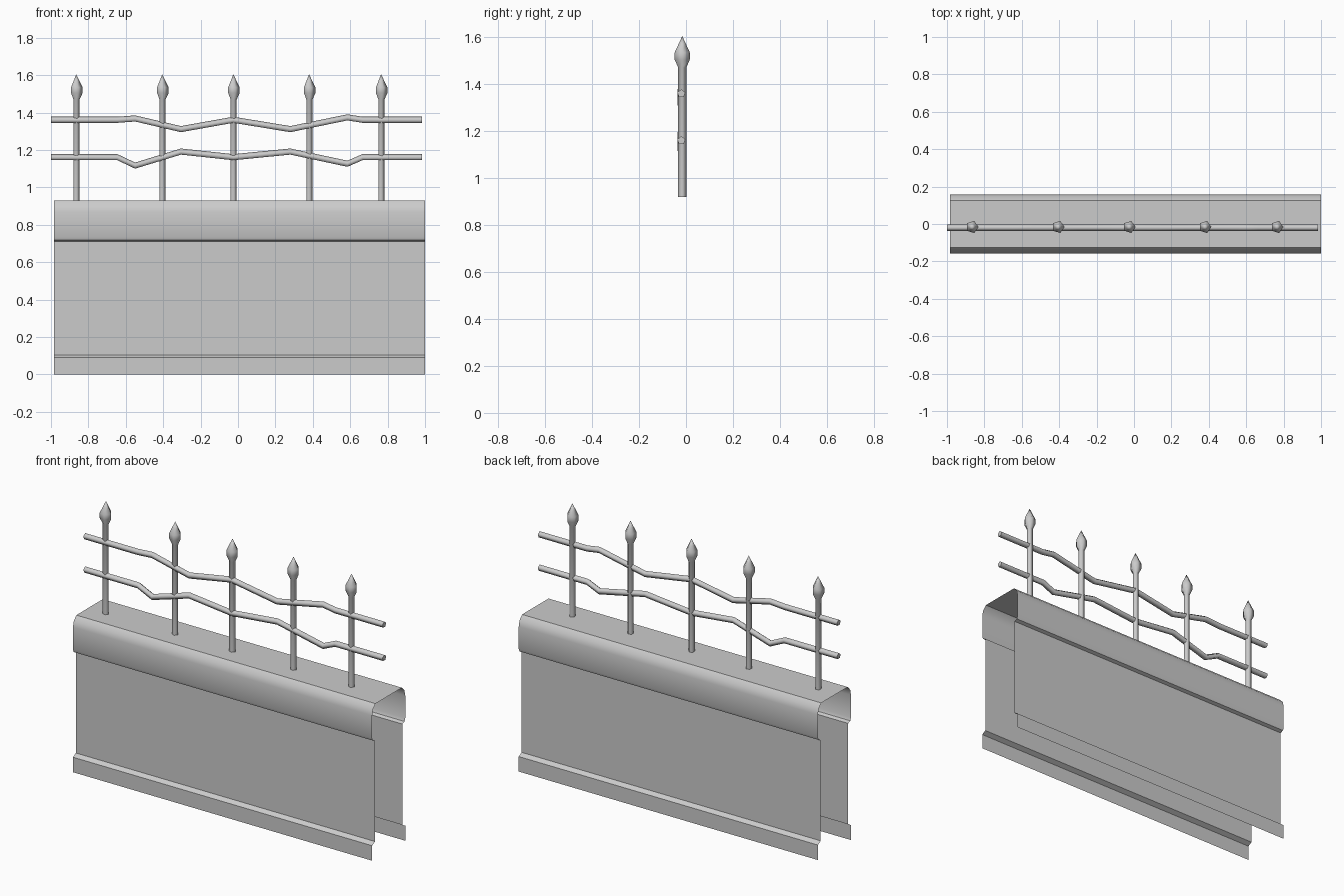
import bpy, bmesh, math
from mathutils import Vector

cube = bpy.data.objects.get("Cube")
if cube:
    bpy.data.objects.remove(cube, do_unlink=True)

grey = bpy.data.materials.new("plain grey")
grey.use_nodes = True
COLOUR = (0.6, 0.6, 0.6, 1)
grey.diffuse_color = COLOUR
grey.node_tree.nodes["Principled BSDF"].inputs["Base Color"].default_value = COLOUR


def finish(name, bm, angle):
    mesh = bpy.data.meshes.new(name)
    bm.to_mesh(mesh)
    bm.free()
    mesh.materials.append(grey)
    obj = bpy.data.objects.new(name, mesh)
    bpy.context.collection.objects.link(obj)
    bpy.ops.object.select_all(action="DESELECT")
    obj.select_set(True)
    bpy.context.view_layer.objects.active = obj
    bpy.ops.object.shade_smooth_by_angle(angle=math.radians(angle))
    return obj


def loft(name, sections, u, v, sides=5):
    """Skin polygon rings given as (centre, radius); zero radius is a tip."""
    bm = bmesh.new()
    rings = []
    for centre, radius in sections:
        if radius == 0:
            rings.append([bm.verts.new(centre)] * sides)
            continue
        ring = []
        for k in range(sides):
            a = math.tau * k / sides
            ring.append(bm.verts.new(Vector(centre) + radius * (math.cos(a) * u + math.sin(a) * v)))
        rings.append(ring)
    for r, s in zip(rings, rings[1:]):
        for k in range(sides):
            n = (k + 1) % sides
            corners = [r[k], r[n], s[n], s[k]]
            bm.faces.new(list(dict.fromkeys(corners)))
    for ring in (rings[0], rings[-1]):
        if len(set(ring)) > 2:
            bm.faces.new(ring)
    bmesh.ops.recalc_face_normals(bm, faces=bm.faces)
    return finish(name, bm, 76)


X, Y, Z = Vector((1, 0, 0)), Vector((0, 1, 0)), Vector((0, 0, 1))

# Wall: one thin open sheet, plinth to cap, mirrored front to back
half = [(0.157, 0), (0.157, 0.09), (0.130, 0.105), (0.130, 0.71), (0.150, 0.718),
        (0.157, 0.735), (0.157, 0.87), (0.149, 0.905), (0.125, 0.93)]
profile = [(-y, z) for y, z in half] + half[::-1]
bm = bmesh.new()
left, right = ([bm.verts.new((x, y, z)) for y, z in profile] for x in (-0.985, 1.0))
for i in range(len(profile) - 1):
    bm.faces.new((left[i], right[i], right[i + 1], left[i + 1]))
finish("wall_and_cap", bm, 40)

# Posts with spear tips
spear = [(0.92, 0.018), (1.47, 0.018), (1.505, 0.034), (1.535, 0.034), (1.57, 0.017), (1.605, 0)]
for i, x in enumerate((-0.865, -0.405, -0.025, 0.38, 0.765)):
    loft(f"fence_post_{i + 1}", [((x, -0.016, z), r) for z, r in spear], X, Y)

# Bent rails
bends = (-1, -0.645, -0.55, -0.305, -0.025, 0.28, 0.585, 0.665, 0.985)
rails = {
    "upper_rail": (1.36, 1.36, 1.367, 1.31, 1.36, 1.31, 1.373, 1.36, 1.36),
    "lower_rail": (1.16, 1.16, 1.115, 1.19, 1.16, 1.19, 1.125, 1.16, 1.16),
}
for name, heights in rails.items():
    loft(name, [((x, -0.02, z), 0.018) for x, z in zip(bends, heights)], Z, Y)
